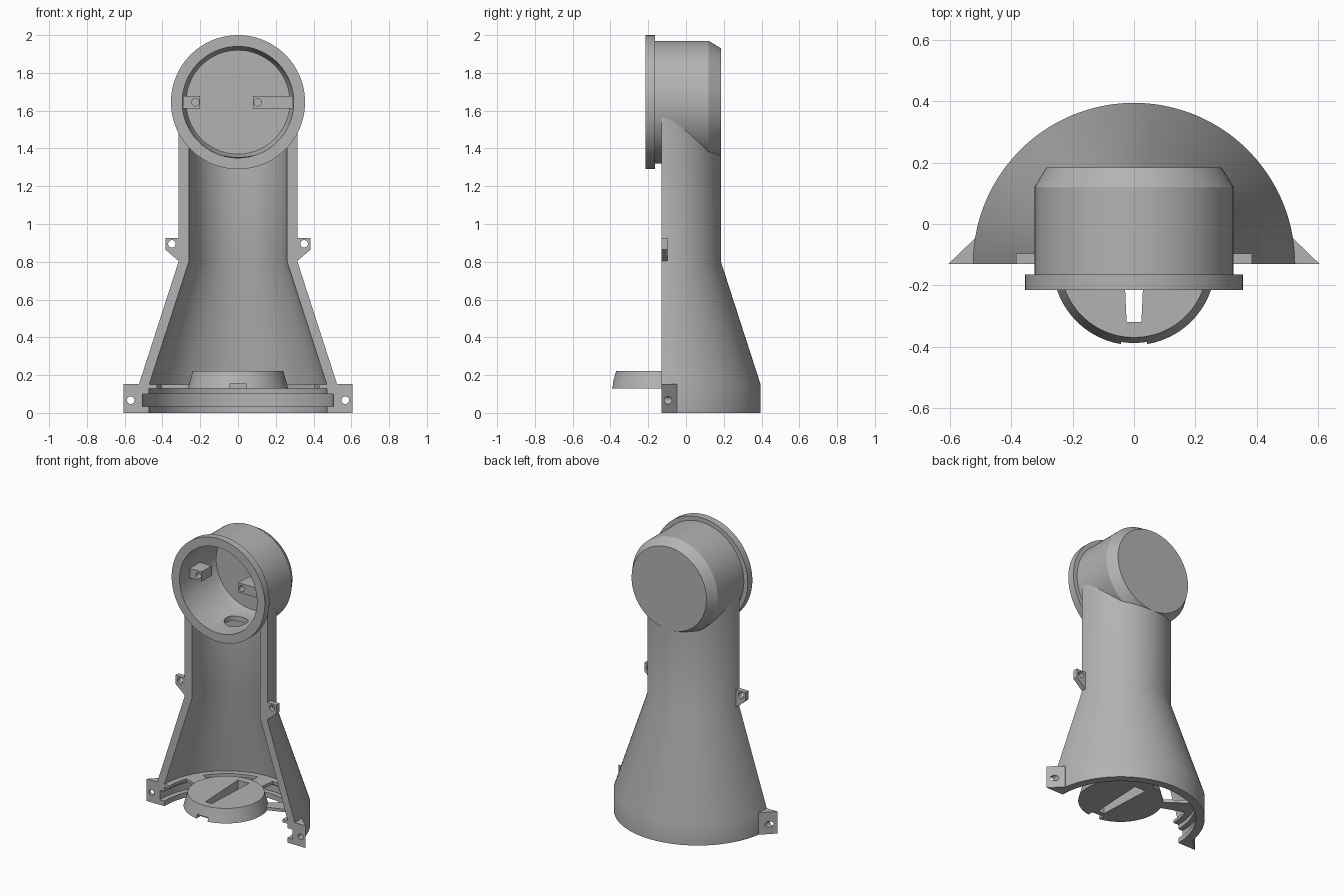
import bpy, bmesh
from math import pi, cos, sin, radians
from mathutils import Matrix, Vector

if "Cube" in bpy.data.objects:
    bpy.data.objects.remove(bpy.data.objects["Cube"], do_unlink=True)

grey = bpy.data.materials.new("plain grey")
grey.use_nodes = True
grey.diffuse_color = (0.45, 0.45, 0.45, 1)
grey.node_tree.nodes["Principled BSDF"].inputs["Base Color"].default_value = (0.45, 0.45, 0.45, 1)

AXIS_Y = -0.13      # vertical axis of the half tube
HEAD_Z = 1.645      # height of the horizontal head axis


def finish(name, bm):
    bmesh.ops.remove_doubles(bm, verts=bm.verts, dist=1e-5)
    bmesh.ops.recalc_face_normals(bm, faces=bm.faces)
    mesh = bpy.data.meshes.new(name)
    bm.to_mesh(mesh)
    bm.free()
    obj = bpy.data.objects.new(name, mesh)
    mesh.materials.append(grey)
    bpy.context.collection.objects.link(obj)
    return obj


def revolve(name, profile, place, start=0, end=360, steps=96):
    """Turn a closed (radius, height) profile about an axis set by place."""
    bm = bmesh.new()
    full = end - start == 360
    rings = []
    for i in range(steps if full else steps + 1):
        a = radians(start + (end - start) * i / steps)
        rings.append([bm.verts.new(place @ Vector((r * cos(a), r * sin(a), h)))
                      for r, h in profile])
    n = len(profile)
    for i in range(steps):
        a, b = rings[i], rings[(i + 1) % len(rings)]
        for j in range(n):
            k = (j + 1) % n
            if profile[j][0] or profile[k][0]:
                bm.faces.new((a[j], a[k], b[k], b[j]))
    if not full:
        bm.faces.new(rings[0])
        bm.faces.new(rings[-1])
    return finish(name, bm)


def prism(name, points, place, lo, hi):
    """Extrude a flat outline along the local z of place."""
    bm = bmesh.new()
    base = [bm.verts.new(place @ Vector((x, y, lo))) for x, y in points]
    face = bm.faces.new(base)
    top = bmesh.ops.extrude_face_region(bm, geom=[face])["geom"]
    shift = place.to_3x3() @ Vector((0, 0, hi - lo))
    bmesh.ops.translate(bm, vec=shift, verts=[v for v in top if isinstance(v, bmesh.types.BMVert)])
    return finish(name, bm)


def box_outline(x0, x1, y0, y1):
    return [(x0, y0), (x1, y0), (x1, y1), (x0, y1)]


def cut(obj, cutter):
    mod = obj.modifiers.new("cut", "BOOLEAN")
    mod.operation, mod.solver, mod.object = "DIFFERENCE", "EXACT", cutter
    bpy.context.view_layer.objects.active = obj
    bpy.ops.object.modifier_apply(modifier=mod.name)
    bpy.data.objects.remove(cutter, do_unlink=True)


def rod(radius, lo, hi, place):
    return revolve("cutter", [(0, lo), (radius, lo), (radius, hi), (0, hi)], place, steps=32)


UPRIGHT = Matrix.Translation((0, AXIS_Y, 0))
# local x -> x, local y -> z, local z -> y
FRONTAL = Matrix(((1, 0, 0, 0), (0, 0, 1, 0), (0, 1, 0, 0), (0, 0, 0, 1)))
HEAD = Matrix.Translation((0, 0, HEAD_Z)) @ FRONTAL

# Half tube with a flared skirt and a groove inside the base
shell = revolve("half_tube", [
    (0.525, 0), (0.525, 0.15), (0.315, 0.80), (0.315, HEAD_Z), (0.26, HEAD_Z), (0.26, 0.80),
    (0.47, 0.15), (0.47, 0.10), (0.505, 0.10), (0.505, 0.035), (0.47, 0.035), (0.47, 0)],
    UPRIGHT, 0, 180)
cut(shell, revolve("cutter", [(0, -0.3), (0.31, -0.3), (0.31, 0.1), (0.275, 0.19), (0, 0.19)], HEAD))

# Round head: flange, barrel, bevelled closed back
head = revolve("head_barrel", [
    (0.295, -0.215), (0.355, -0.215), (0.355, -0.165), (0.325, -0.165), (0.325, 0.12),
    (0.285, 0.185), (0, 0.185), (0, 0.155), (0.275, 0.155), (0.29, 0.12)], HEAD)
cut(head, rod(0.075, 1.2, 1.5, Matrix.Translation((0, -0.02, 0))))

# Mounting blocks inside the head
for name, x0, x1, hole in (("right_block", -0.29, -0.20, -0.225), ("left_block", 0.08, 0.29, 0.105)):
    block = prism(name, box_outline(x0, x1, 1.612, 1.678), FRONTAL, -0.11, 0.0)
    cut(block, rod(0.02, -0.2, -0.04, Matrix.Translation((hole, 0, HEAD_Z)) @ FRONTAL))

for s, side in ((1, "left"), (-1, "right")):
    # Upper screw lugs
    lug = prism(side + "_upper_lug", [(s * 0.30, 0.925), (s * 0.385, 0.925), (s * 0.385, 0.865),
                                      (s * 0.315, 0.805), (s * 0.30, 0.805)], FRONTAL, AXIS_Y, -0.097)
    cut(lug, rod(0.02, -0.2, 0, Matrix.Translation((s * 0.35, 0, 0.895)) @ FRONTAL))
    # Wedge-shaped base lugs
    foot = prism(side + "_base_lug", [(s * 0.515, AXIS_Y), (s * 0.605, AXIS_Y), (s * 0.52, -0.048),
                                      (s * 0.507, -0.048)], Matrix(), 0, 0.152)
    cut(foot, rod(0.02, -0.2, 0, Matrix.Translation((s * 0.568, 0, 0.067)) @ FRONTAL))

# Floor: rim joined to the hub by spokes
def floor_arc(name, inner, outer, start, end, steps):
    revolve(name, [(inner, 0.13), (outer, 0.13), (outer, 0.15), (inner, 0.15)], UPRIGHT, start, end, steps)

floor_arc("floor_rim", 0.43, 0.485, 0, 180, 64)
for angle in (28, 90, 152):
    floor_arc("floor_spoke", 0.22, 0.45, angle - 8, angle + 8, 6)

# Slotted hub disc
hub = revolve("hub_disc", [(0, 0.13), (0.265, 0.13), (0.24, 0.222), (0, 0.222)], UPRIGHT)
cut(hub, prism("cutter", [(-0.024, -0.32), (0.024, -0.32), (0.042, 0.06), (-0.042, 0.06)],
               Matrix(), 0.05, 0.3))
cut(hub, prism("cutter", box_outline(-0.042, 0.042, -0.45, -0.35), Matrix(), 0.05, 0.156))

# Smooth curved faces, keeping sharp edges
bpy.ops.object.select_all(action="DESELECT")
for obj in bpy.context.collection.objects:
    if obj.type == "MESH" and grey.name in obj.data.materials:
        obj.select_set(True)
        bpy.context.view_layer.objects.active = obj
bpy.ops.object.shade_smooth_by_angle(angle=radians(25))
